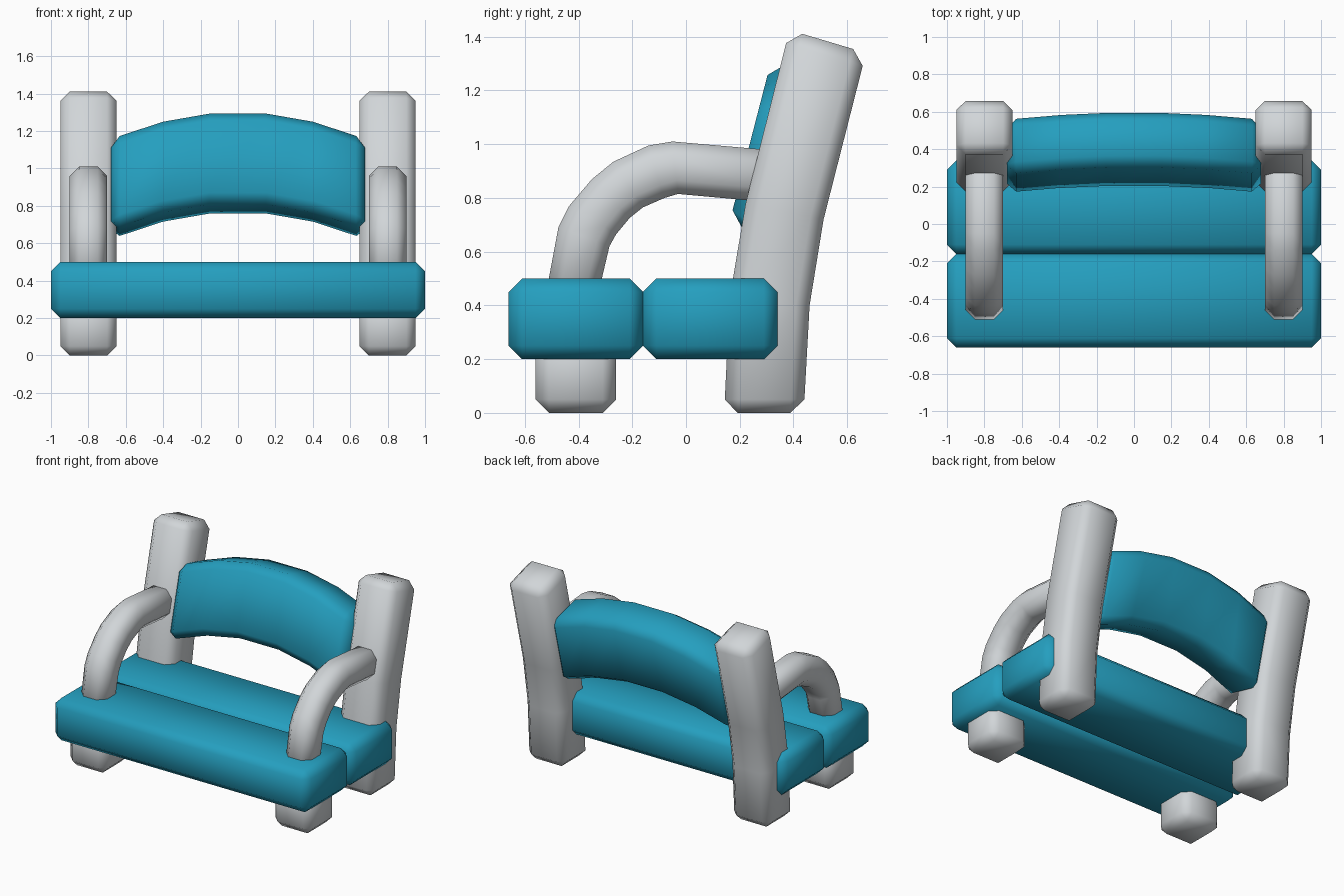
import bpy, bmesh, math
from mathutils import Vector

if "Cube" in bpy.data.objects:
    bpy.data.objects.remove(bpy.data.objects["Cube"])


def material(name, rgb):
    m = bpy.data.materials.new(name)
    m.diffuse_color = (*rgb, 1)
    m.use_nodes = True
    m.node_tree.nodes["Principled BSDF"].inputs["Base Color"].default_value = m.diffuse_color
    return m


teal = material("teal", (0.018, 0.345, 0.52))
grey = material("light grey", (0.64, 0.67, 0.69))


def loft(name, rings, mat, chamfer=0.05):
    """Join four-point rings into a bar, cap it and chamfer its sharp edges."""
    bm = bmesh.new()
    loops = [[bm.verts.new(p) for p in ring] for ring in rings]
    for a, b in zip(loops, loops[1:]):
        for i in range(4):
            j = (i + 1) % 4
            bm.faces.new((a[i], a[j], b[j], b[i]))
    bm.faces.new(loops[0])
    bm.faces.new(loops[-1])
    bmesh.ops.recalc_face_normals(bm, faces=bm.faces)
    sharp = [e for e in bm.edges if e.calc_face_angle() > math.radians(40)]
    bmesh.ops.bevel(bm, geom=sharp, offset=chamfer, segments=1,
                    profile=0.5, affect='EDGES')
    bmesh.ops.recalc_face_normals(bm, faces=bm.faces)
    me = bpy.data.meshes.new(name)
    bm.to_mesh(me)
    bm.free()
    me.materials.append(mat)
    for f in me.polygons:
        f.use_smooth = True
    ob = bpy.data.objects.new(name, me)
    bpy.context.collection.objects.link(ob)
    return ob


def side_bar(name, pairs, x0, x1, mat):
    """Bar whose side outline is given as (front y, z, back y, z) per ring."""
    rings = [[(x0, fy, fz), (x1, fy, fz), (x1, by, bz), (x0, by, bz)]
             for fy, fz, by, bz in pairs]
    return loft(name, rings, mat)


# Seat planks
for name, y in (("front_seat_plank", -0.66), ("rear_seat_plank", -0.16)):
    side_bar(name, [(y, 0.2, y + 0.5, 0.2), (y, 0.5, y + 0.5, 0.5)], -1, 1, teal)

# Outlines of the bent rear post and the curved arm
post = [(0.142, 0, 0.438, 0), (0.163, 0.43, 0.46, 0.40),
        (0.222, 0.78, 0.512, 0.72), (0.385, 1.425, 0.67, 1.34)]
arm = [(-0.52, 0.45, -0.325, 0.45), (-0.475, 0.69, -0.285, 0.62),
       (-0.435, 0.77, -0.26, 0.665), (-0.35, 0.87, -0.21, 0.725),
       (-0.27, 0.935, -0.16, 0.765), (-0.14, 0.995, -0.08, 0.80),
       (-0.05, 1.01, -0.03, 0.815), (0.35, 0.975, 0.33, 0.782)]

# Posts, arms and legs on both sides
for side, s in (("left", -1), ("right", 1)):
    side_bar(side + "_rear_post", post, s * 0.65, s * 0.95, grey)
    side_bar(side + "_arm", arm, s * 0.7, s * 0.9, grey)
    side_bar(side + "_front_leg", [(-0.56, 0, -0.26, 0), (-0.56, 0.3, -0.26, 0.3)],
             s * 0.65, s * 0.95, grey)

# Arched backrest, leaning back
tilt = math.radians(14.5)
up = Vector((0, math.sin(tilt), math.cos(tilt)))
back = Vector((0, math.cos(tilt), -math.sin(tilt)))
rings = []
for x, drop in ((-0.68, 0.14), (-0.4, 0.045), (-0.15, 0),
                (0.15, 0), (0.4, 0.045), (0.68, 0.14)):
    top = Vector((x, 0.316, 1.306)) - up * drop
    rings.append([top, top + back * 0.3, top + back * 0.3 - up * 0.5, top - up * 0.5])
loft("backrest", rings, teal)
